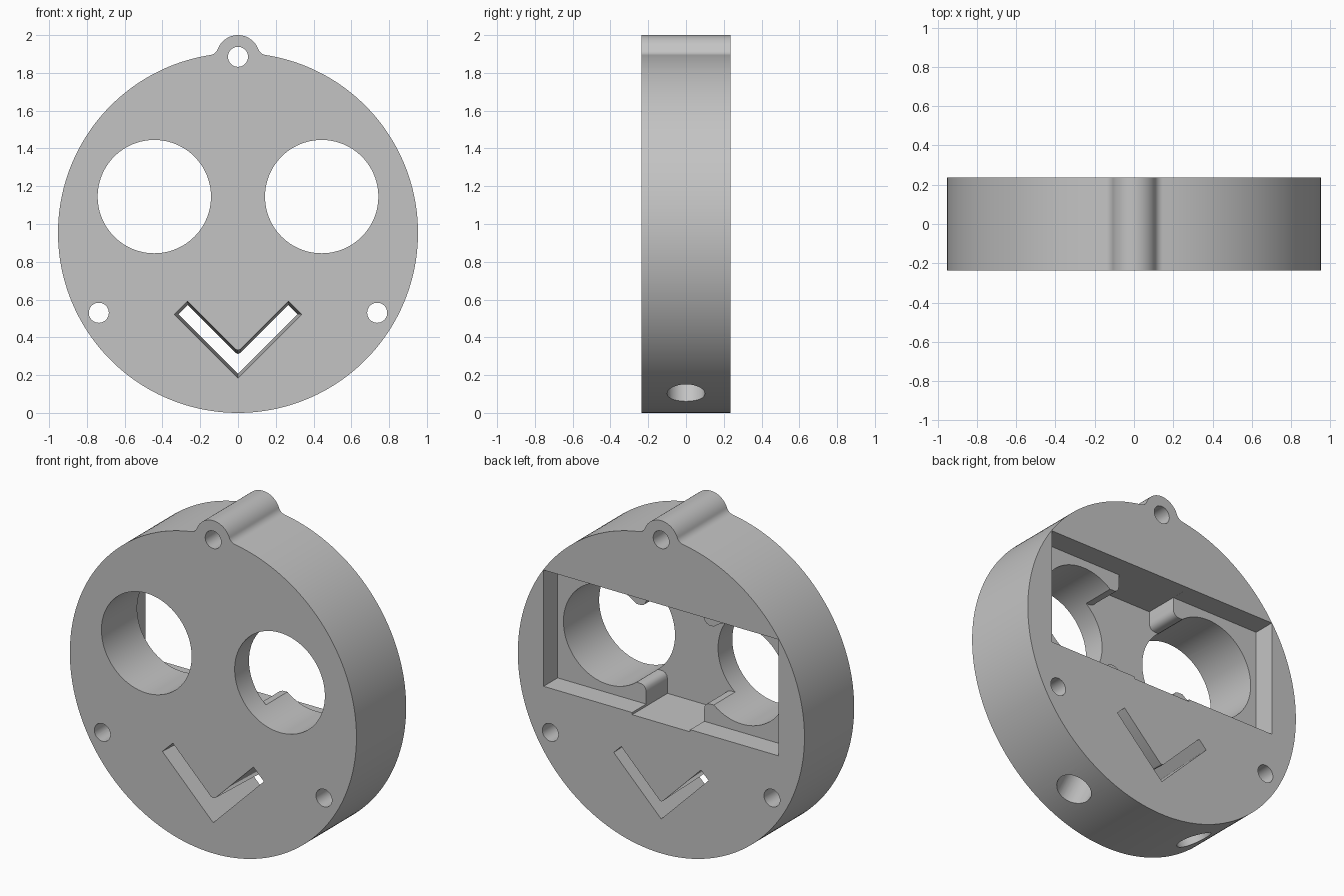
import bpy, bmesh, math
from mathutils import Vector, Matrix

if "Cube" in bpy.data.objects:
    bpy.data.objects.remove(bpy.data.objects["Cube"], do_unlink=True)

R, HALF = 0.953, 0.236            # disc radius, half thickness
TAB_Z, TAB_R, FILLET = 1.885, 0.115, 0.05
EYE_X, EYE_Z, EYE_R = 0.443, 1.145, 0.3
OVER = 0.05                       # how far cutters overshoot a face

grey = bpy.data.materials.new("light_grey")
grey.use_nodes = True
grey.diffuse_color = (0.55, 0.55, 0.55, 1)
grey.node_tree.nodes["Principled BSDF"].inputs["Base Color"].default_value = (0.55, 0.55, 0.55, 1)


def arc(cx, cz, r, a0, a1, n):
    """Points on an arc in the xz plane."""
    steps = [a0 + (a1 - a0) * i / n for i in range(n + 1)]
    return [(cx + r * math.cos(a), cz + r * math.sin(a)) for a in steps]


def mirror_x(half):
    """Close a right-hand outline with its mirror image."""
    return half + [(-x, z) for x, z in reversed(half) if abs(x) > 1e-5]


def prism(name, front, y0, y1, back=None):
    """Solid between a front outline and a matching back outline."""
    bm = bmesh.new()
    a = [bm.verts.new((x, y0, z)) for x, z in front]
    b = [bm.verts.new((x, y1, z)) for x, z in (back or front)]
    bm.faces.new(a)
    bm.faces.new(b[::-1])
    for i in range(len(a)):
        j = (i + 1) % len(a)
        bm.faces.new((a[i], b[i], b[j], a[j]))
    bmesh.ops.recalc_face_normals(bm, faces=bm.faces)
    mesh = bpy.data.meshes.new(name)
    bm.to_mesh(mesh)
    bm.free()
    mesh.materials.append(grey)
    ob = bpy.data.objects.new(name, mesh)
    bpy.context.collection.objects.link(ob)
    return ob


def cut(body, cutter):
    """Subtract a cutter and discard it."""
    cutter.hide_render = True
    bpy.context.view_layer.objects.active = body
    mod = body.modifiers.new("cut", "BOOLEAN")
    mod.operation, mod.solver, mod.object = "DIFFERENCE", "EXACT", cutter
    bpy.ops.object.modifier_apply(modifier=mod.name)
    bpy.data.objects.remove(cutter, do_unlink=True)


def round_hole(body, x, z, r, n):
    ring = arc(x, z, r, 0, math.tau, n)[:-1]
    cut(body, prism("hole_cutter", ring, -HALF - OVER, HALF + OVER))


# Disc outline with a hanging tab blended in by two concave fillets
gap = TAB_Z - R
d1, d2 = R + FILLET, TAB_R + FILLET
up = (d1 ** 2 - d2 ** 2 + gap ** 2) / (2 * gap)
side = math.sqrt(d1 ** 2 - up ** 2)
disc_a = math.atan2(up, side)
tab_a = math.atan2(R + up - TAB_Z, side)
half = arc(0, R, R, -math.pi / 2, disc_a, 110)
half += arc(side, R + up, FILLET, disc_a - math.pi, tab_a - math.pi, 10)[1:]
# the fillet sweeps the short way round on the disc side
half = half[:111] + arc(side, R + up, FILLET, disc_a + math.pi, tab_a + math.pi, 10)[1:]
half += arc(0, TAB_Z, TAB_R, tab_a, math.pi / 2, 20)[1:]
body = prism("face_disc", mirror_x(half), -HALF, HALF)

# Rectangular pocket in the back
pocket = mirror_x([(0.782, 0.795), (0.782, 1.494)])
cut(body, prism("pocket_cutter", pocket, 0.103, HALF + OVER))

# Deeper channel between the eyes, with rounded cusps beside each eye
low = [(0.193, 0.868), (0.197, 0.888), (0.208, 0.902), (0.225, 0.909), (0.262, 0.91), (0.29, 0.95)]
edge = [(0.193, 0.782)] + low + [(x, 2 * EYE_Z - z) for x, z in reversed(low)] + [(0.193, 1.4942)]
cut(body, prism("channel_cutter", mirror_x(edge), -0.1, HALF + OVER))

# Eye holes, side screw holes and hanging hole
for s in (-1, 1):
    round_hole(body, s * EYE_X, EYE_Z, EYE_R, 96)
    round_hole(body, s * 0.737, 0.53, 0.053, 40)
round_hole(body, 0, TAB_Z, 0.053, 40)

# V-shaped mouth slot, narrowing toward the back
front = mirror_x([(0, 0.184), (0.338, 0.522), (0.268, 0.591), (0.014, 0.337), (0, 0.332)])
back = mirror_x([(0, 0.207), (0.315, 0.522), (0.265, 0.571), (0.01, 0.316), (0, 0.312)])
cut(body, prism("mouth_cutter", front, -HALF - 0.01, HALF + 0.01, back))

# Blind leg sockets bored radially into the lower rim
for s in (-1, 1):
    ring = arc(0, 0, 0.1, 0, math.tau, 48)[:-1]
    socket = prism("socket_cutter", ring, R - 0.25, R + OVER)
    aim = Vector((s * math.sin(math.radians(26.7)), 0, -math.cos(math.radians(26.7))))
    turn = Vector((0, 1, 0)).rotation_difference(aim).to_matrix().to_4x4()
    socket.data.transform(Matrix.Translation((0, 0, R)) @ turn)
    cut(body, socket)

# Smooth curved walls, crisp edges
bpy.ops.object.select_all(action="DESELECT")
body.select_set(True)
bpy.context.view_layer.objects.active = body
bpy.ops.object.shade_smooth_by_angle(angle=math.radians(30))
